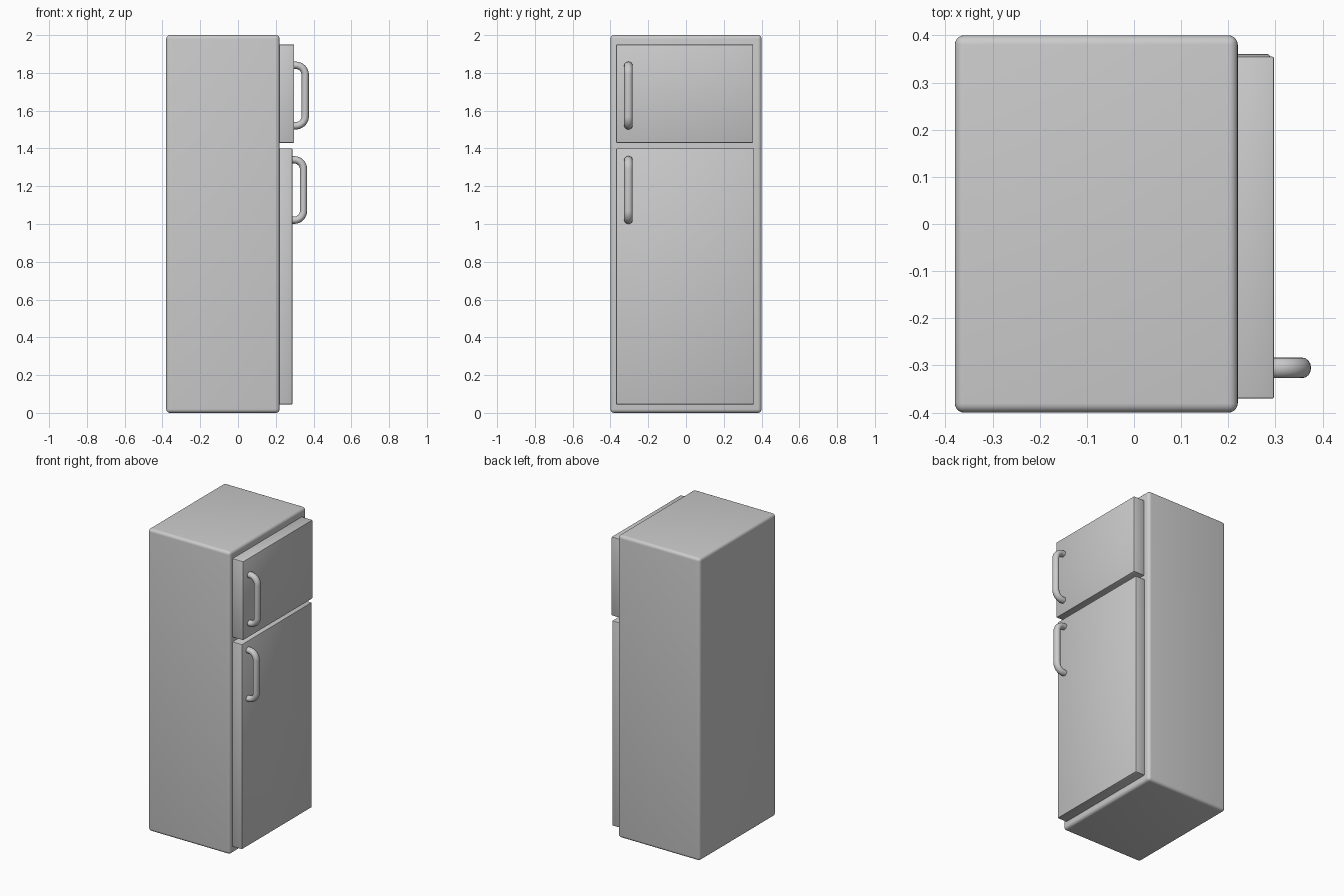
import bpy
from math import sin, cos, pi, radians

if "Cube" in bpy.data.objects:
    bpy.data.objects.remove(bpy.data.objects["Cube"])


def activate(obj):
    bpy.ops.object.select_all(action='DESELECT')
    obj.select_set(True)
    bpy.context.view_layer.objects.active = obj


def box(name, lo, hi, bevel, segments):
    bpy.ops.mesh.primitive_cube_add(size=1, location=[(a + b) / 2 for a, b in zip(lo, hi)])
    obj = bpy.context.object
    obj.name = name
    obj.scale = [b - a for a, b in zip(lo, hi)]
    bpy.ops.object.transform_apply(location=False, rotation=False, scale=True)
    mod = obj.modifiers.new("rounded_edges", 'BEVEL')
    mod.width, mod.segments = bevel, segments
    bpy.ops.object.modifier_apply(modifier=mod.name)
    bpy.ops.object.shade_smooth_by_angle(angle=radians(35))
    return obj


def handle(name, face_x, z_mid):
    # Path in the xz plane: out of the door, round a bend, along, and back in
    out, half, r, steps = 0.059, 0.16, 0.05, 8
    upper = [(out - r + r * sin(pi / 2 * i / steps), half - r + r * cos(pi / 2 * i / steps))
             for i in range(steps + 1)]
    upper.insert(0, (-0.015, half))
    path = upper + [(x, -z) for x, z in reversed(upper)]

    curve = bpy.data.curves.new(name, 'CURVE')
    curve.dimensions = '3D'
    curve.bevel_depth, curve.bevel_resolution = 0.0195, 6
    curve.use_fill_caps = True
    spline = curve.splines.new('POLY')
    spline.points.add(len(path) - 1)
    for point, (x, z) in zip(spline.points, path):
        point.co = (x, 0, z, 1)
    obj = bpy.data.objects.new(name, curve)
    bpy.context.collection.objects.link(obj)
    obj.location = (face_x, -0.305, z_mid)
    obj.scale.y = 1.13  # slightly oval grip
    activate(obj)
    bpy.ops.object.convert(target='MESH')
    bpy.ops.object.shade_smooth_by_angle(angle=radians(40))


# Cabinet
box("cabinet", (-0.38, -0.4, 0), (0.22, 0.4, 2), 0.02, 5)

# Freezer door above, fridge door below
box("freezer_door", (0.21, -0.37, 1.43), (0.297, 0.355, 1.95), 0.004, 2)
box("fridge_door", (0.21, -0.37, 0.045), (0.288, 0.36, 1.40), 0.004, 2)

# Door handles
handle("freezer_handle", 0.297, 1.68)
handle("fridge_handle", 0.288, 1.18)
